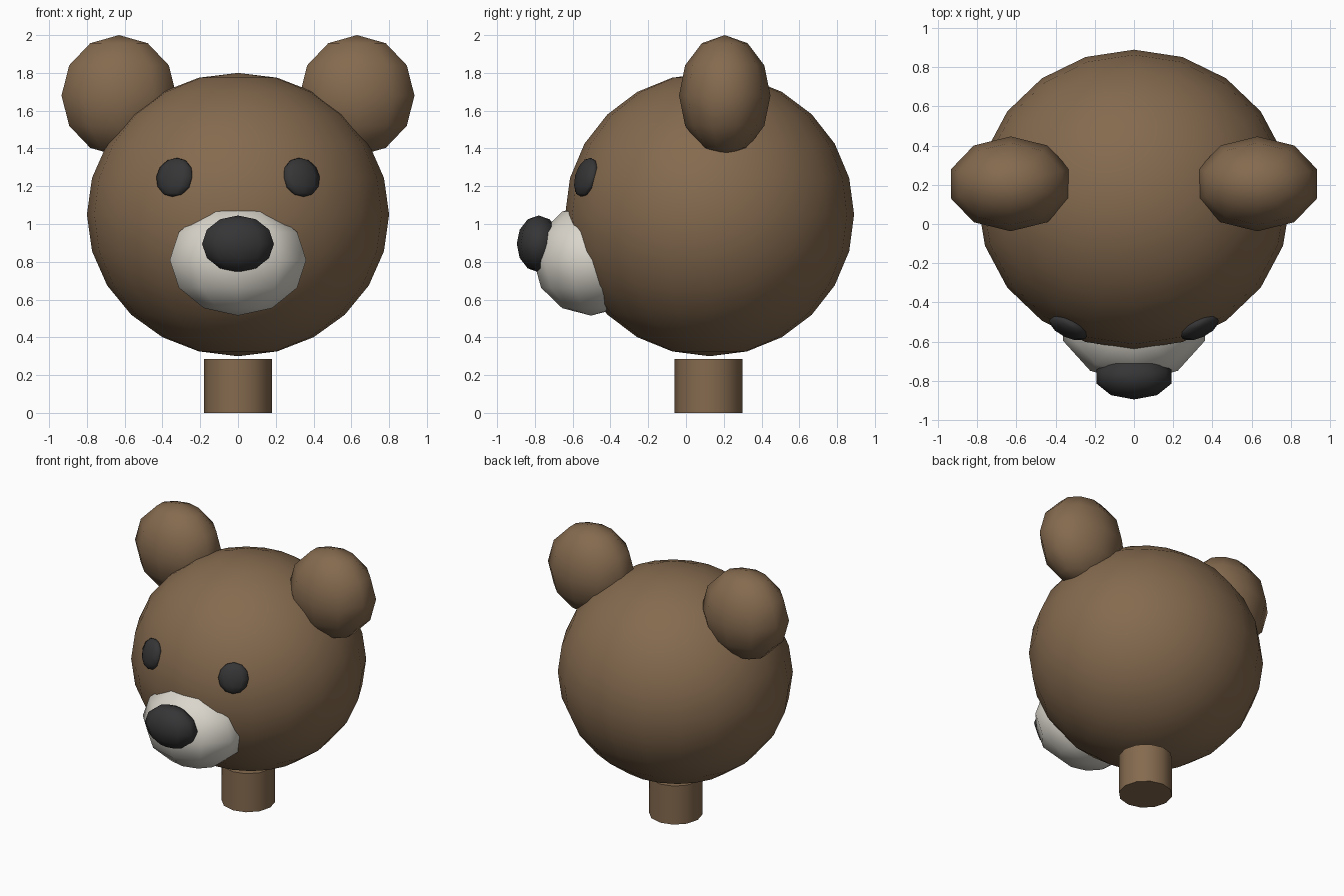
import bpy
from math import radians

cube = bpy.data.objects.get("Cube")
if cube:
    bpy.data.objects.remove(cube, do_unlink=True)


def make_material(name, rgb):
    mat = bpy.data.materials.new(name)
    mat.use_nodes = True
    colour = (*rgb, 1.0)
    mat.diffuse_color = colour
    mat.node_tree.nodes["Principled BSDF"].inputs["Base Color"].default_value = colour
    return mat


brown = make_material("brown_fur", (0.235, 0.145, 0.078))
cream = make_material("cream_muzzle", (0.70, 0.67, 0.60))
black = make_material("soft_black", (0.036, 0.036, 0.038))


def finish(name, mat, angle):
    obj = bpy.context.object
    obj.name = obj.data.name = name
    obj.data.materials.append(mat)
    bpy.ops.object.transform_apply(location=False, rotation=True, scale=True)
    bpy.ops.object.shade_smooth_by_angle(angle=radians(angle))
    return obj


def ellipsoid(name, centre, radii, mat, segments=10, rings=6, rotation=(0, 0, 0)):
    bpy.ops.mesh.primitive_uv_sphere_add(
        segments=segments, ring_count=rings, radius=1, location=centre,
        rotation=[radians(a) for a in rotation])
    bpy.context.object.scale = radii
    return finish(name, mat, 89)


# Head
ellipsoid("head", (0, 0.125, 1.05), (0.8, 0.765, 0.75), brown, 20, 12)

# Neck peg, a hair below the head
bpy.ops.mesh.primitive_cylinder_add(
    vertices=12, radius=0.18, depth=0.285, location=(0, 0.12, 0.1425))
finish("neck", brown, 40)

# Muzzle and nose
ellipsoid("muzzle", (0, -0.503, 0.81), (0.38, 0.305, 0.295), cream)
ellipsoid("nose", (0, -0.78, 0.895), (0.2, 0.116, 0.15), black)

# Ears and eyes, one pair per side
for side, sign in (("left", 1), ("right", -1)):
    ellipsoid(f"{side}_ear", (sign * 0.63, 0.205, 1.68), (0.32, 0.242, 0.32), brown)
    ellipsoid(f"{side}_eye", (sign * 0.335, -0.53, 1.247), (0.108, 0.042, 0.107),
              black, rotation=(-16, 0, sign * 26))
